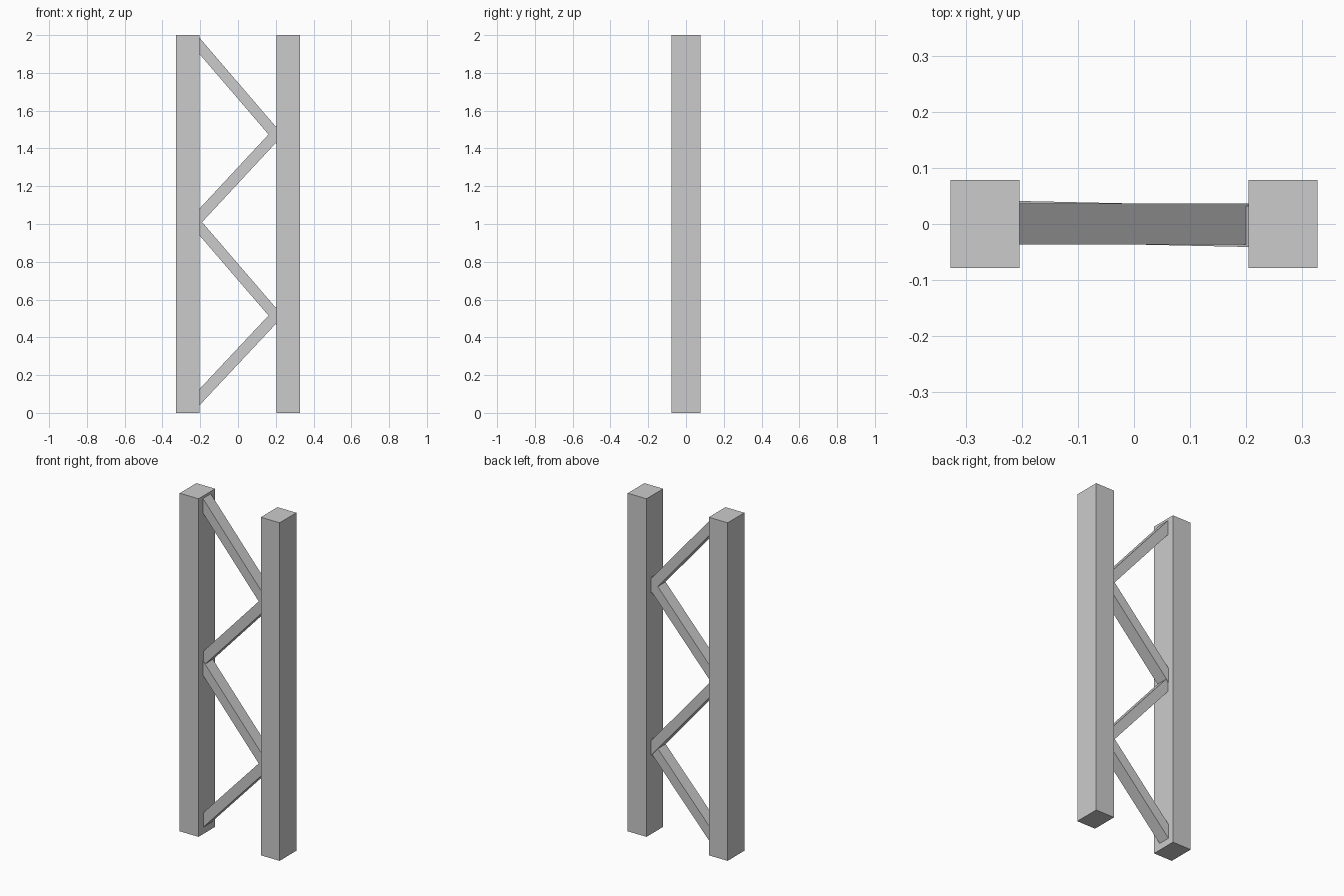
import bpy
import bmesh

if "Cube" in bpy.data.objects:
    bpy.data.objects.remove(bpy.data.objects["Cube"])


def add_prism(name, left, right):
    """Six-sided bar between two vertical end rectangles (x, y, z, half_y, half_z)."""
    bm = bmesh.new()
    rings = []
    for x, y, z, hy, hz in (left, right):
        rings.append([bm.verts.new((x, y + sy * hy, z + sz * hz))
                      for sy, sz in ((-1, -1), (1, -1), (1, 1), (-1, 1))])
    a, b = rings
    bm.faces.new(a)
    bm.faces.new(b)
    for i in range(4):
        j = (i + 1) % 4
        bm.faces.new((a[i], a[j], b[j], b[i]))
    bmesh.ops.recalc_face_normals(bm, faces=bm.faces)
    mesh = bpy.data.meshes.new(name)
    bm.to_mesh(mesh)
    bm.free()
    obj = bpy.data.objects.new(name, mesh)
    bpy.context.collection.objects.link(obj)
    return obj


# Two upright posts
INNER, OUTER, DEPTH = 0.204, 0.327, 0.078
for name, x0, x1 in (("left_post", -OUTER, -INNER), ("right_post", INNER, OUTER)):
    add_prism(name, (x0, 0, 1, DEPTH, 1), (x1, 0, 1, DEPTH, 1))

# Zigzag braces: centre height at the left and right post
# the rising braces are slightly skewed in depth
HY, HZ = 0.0365, 0.043
braces = (
    ("rising_brace_lower", 0.083, 0.518, 0.0045),
    ("falling_brace_lower", 0.983, 0.509, 0.0),
    ("rising_brace_upper", 1.038, 1.477, 0.0045),
    ("falling_brace_upper", 1.943, 1.468, 0.0),
)
for name, zl, zr, skew in braces:
    add_prism(name, (-INNER, skew, zl, HY, HZ), (INNER, -skew, zr, HY, HZ))
